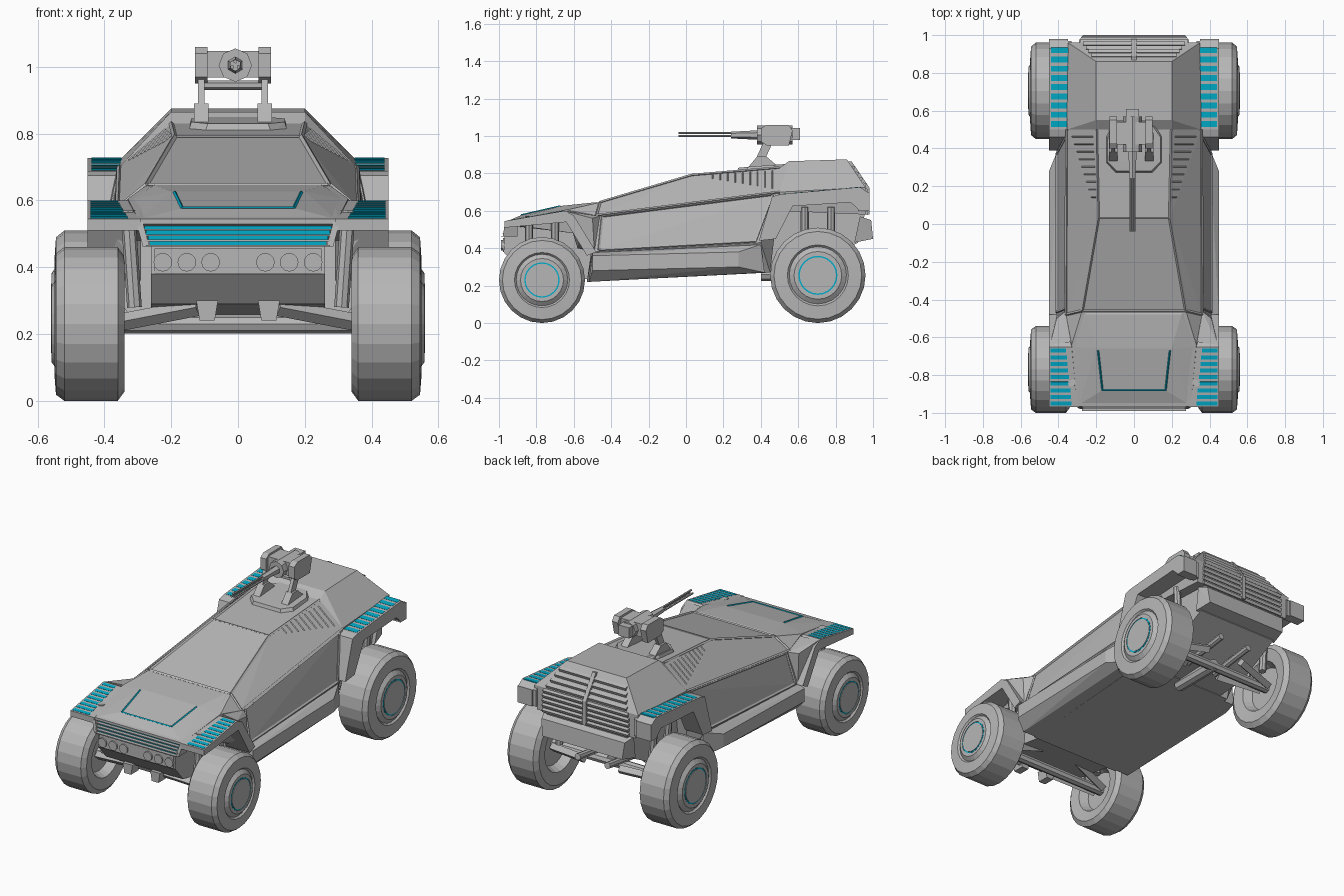
import bpy, bmesh, math
from mathutils import Vector, Matrix

cube = bpy.data.objects.get("Cube")
if cube:
    bpy.data.objects.remove(cube, do_unlink=True)


def material(name, colour):
    mat = bpy.data.materials.new(name)
    mat.use_nodes = True
    mat.diffuse_color = (*colour, 1)
    mat.node_tree.nodes["Principled BSDF"].inputs["Base Color"].default_value = (*colour, 1)
    return mat


GREY = material("armour grey", (0.47, 0.47, 0.47))
TEAL = material("teal light", (0.0, 0.42, 0.6))


def finish(name, bm, mat):
    bmesh.ops.recalc_face_normals(bm, faces=bm.faces[:])
    mesh = bpy.data.meshes.new(name)
    bm.to_mesh(mesh)
    bm.free()
    mesh.materials.append(mat)
    obj = bpy.data.objects.new(name, mesh)
    bpy.context.collection.objects.link(obj)
    return obj


def hull(name, points, mirrored=True, mat=GREY):
    """Faceted solid around points; mirrored adds the points at -x."""
    bm = bmesh.new()
    for x, y, z in points:
        bm.verts.new((x, y, z))
        if mirrored:
            bm.verts.new((-x, y, z))
    result = bmesh.ops.convex_hull(bm, input=bm.verts[:])
    inner = [v for v in result["geom_interior"] if isinstance(v, bmesh.types.BMVert)]
    bmesh.ops.delete(bm, geom=inner, context="VERTS")
    bmesh.ops.dissolve_limit(bm, angle_limit=math.radians(1), verts=bm.verts[:], edges=bm.edges[:])
    return finish(name, bm, mat)


def prism(name, profile, x_in, x_out, mat=GREY):
    """Side outline in (y, z) extruded across x."""
    bm = bmesh.new()
    face = bm.faces.new([bm.verts.new((x_in, y, z)) for y, z in profile])
    new = bmesh.ops.extrude_face_region(bm, geom=[face])["geom"]
    verts = [v for v in new if isinstance(v, bmesh.types.BMVert)]
    bmesh.ops.translate(bm, verts=verts, vec=(x_out - x_in, 0, 0))
    return finish(name, bm, mat)


def box(name, centre, size, mat=GREY, tilt=0):
    bm = bmesh.new()
    turn = Matrix.Translation(centre) @ Matrix.Rotation(tilt, 4, "X") @ Matrix.Diagonal((*size, 1))
    bmesh.ops.create_cube(bm, size=1, matrix=turn)
    return finish(name, bm, mat)


def rod(name, start, end, radius, sides=4, mat=GREY, tip=None):
    a, b = Vector(start), Vector(end)
    bm = bmesh.new()
    turn = Matrix.Translation((a + b) / 2) @ (b - a).to_track_quat("Z", "Y").to_matrix().to_4x4()
    bmesh.ops.create_cone(bm, cap_ends=True, segments=sides, radius1=radius,
                          radius2=radius if tip is None else tip,
                          depth=(b - a).length, matrix=turn)
    return finish(name, bm, mat)


def wheel(name, side, y, radius):
    """Tyre and rim turned around the axle, with a lit hub ring."""
    profile = [(0.40, 0), (0.40, 0.5), (0.35, 0.6), (0.34, 0.88), (0.36, 1), (0.52, 1), (0.545, 0.92),
               (0.55, 0.64), (0.54, 0.6), (0.558, 0.5), (0.558, 0.42), (0.555, 0.42), (0.555, 0)]
    bm = bmesh.new()
    verts = [bm.verts.new((side * x, y, radius + r * radius)) for x, r in profile]
    edges = [bm.edges.new(pair) for pair in zip(verts, verts[1:])]
    bmesh.ops.spin(bm, geom=verts + edges, cent=(0, y, radius), axis=(1, 0, 0),
                   angle=math.tau, steps=24, use_duplicate=False)
    bmesh.ops.remove_doubles(bm, verts=bm.verts[:], dist=0.0005)
    finish(name, bm, GREY)
    for part, reach, r, mat in (("ring", 0.557, 0.41, TEAL), ("hub", 0.56, 0.38, GREY)):
        rod(name + "_" + part, (side * 0.5, y, radius), (side * reach, y, radius), r * radius, 24, mat)


# Main body volumes
belt_front, belt_rear = Vector((0.36, -0.48, 0.575)), Vector((0.355, 0.5, 0.7))
low_front, low_rear = Vector((0.41, -0.5, 0.38)), Vector((0.41, 0.4, 0.43))
glass_low, glass_top = Vector((0.275, -0.46, 0.645)), Vector((0.19, 0.03, 0.79))
roof_rear = Vector((0.2, 0.5, 0.83))
hull("cabin", [belt_front, belt_rear, low_front, low_rear, glass_low, glass_top, roof_rear,
               (0.3, -0.53, 0.22), (0.32, 0.45, 0.27)])
hull("hood", [(0.3, -0.965, 0.545), (0.3, -0.965, 0.53), (0.33, -0.64, 0.605), glass_low,
              belt_front, (0.33, -0.6, 0.48), (0.28, -0.93, 0.52)])
hull("hood_panel", [(0.167, -0.88, 0.577), (0.2, -0.66, 0.627), (0.25, -0.48, 0.646),
                    (0.29, -0.955, 0.545), (0.32, -0.65, 0.603), (0.27, -0.46, 0.64)])
hull("nose", [(0.26, -0.935, 0.53), (0.26, -0.97, 0.462), (0.26, -0.975, 0.38), (0.26, -0.9, 0.29),
              (0.26, -0.5, 0.23), (0.26, -0.5, 0.55)])
hull("rear_body", [(0.2, 0.55, 0.865), (0.2, 0.86, 0.875), roof_rear, belt_rear, (0.35, 0.96, 0.725),
                   (0.33, 0.96, 0.58), (0.34, 0.5, 0.6)])
hull("rear_underbody", [(0.27, 0.4, 0.27), (0.27, 0.65, 0.29), (0.27, 0.92, 0.43), (0.27, 0.96, 0.6),
                        (0.27, 0.4, 0.6)])
hull("rear_bumper", [(0.29, 0.9, 0.43), (0.27, 1.0, 0.45), (0.28, 0.99, 0.55), (0.3, 0.93, 0.57)])

# Rear louvres and centre bar
for i in range(9):
    z = 0.59 + i * 0.03
    y = 0.963 if z < 0.725 else 0.963 - (z - 0.725) * 0.67
    box("rear_louvre", (0, y, z), (0.58 - max(0, z - 0.7), 0.02, 0.018), GREY, -0.4)
hull("louvre_bar", [(0.012, 0.982, 0.58), (0.012, 0.98, 0.725), (0.012, 0.885, 0.865),
                    (0.012, 0.85, 0.86), (0.012, 0.9, 0.58)])


# Nose grille: lights recessed between slats under the hood lip
def grille_y(z):
    return -0.97 + (z - 0.462) * 0.515


for i in range(4):
    z = 0.472 + i * 0.016
    box("grille_light", (0, grille_y(z) + 0.003, z), (0.53 + i * 0.01, 0.012, 0.012), TEAL)
for i in range(4):
    z = 0.464 + i * 0.016
    box("grille_slat", (0, grille_y(z) - 0.002, z), (0.55 + i * 0.01, 0.036, 0.005))

# Lamps, grille cheeks and lower brackets
box("lamp_panel", (0, -0.973, 0.418), (0.5, 0.012, 0.075))
for side in (1, -1):
    hull("grille_cheek", [(side * (x + dx), y, z) for dx in (0, 0.02) for x, y, z in
                          ((0.265, -0.98, 0.462), (0.285, -0.968, 0.535), (0.285, -0.9, 0.535),
                           (0.265, -0.9, 0.462))], False)
    for x in (0.082, 0.153, 0.225):
        rod("headlamp", (side * x, -0.95, 0.415), (side * x, -0.988, 0.415), 0.028, 12)
    hull("tow_bracket", [(side * x, y, z) for y in (-0.93, -0.86) for x, z in
                         ((0.07, 0.24), (0.115, 0.24), (0.06, 0.3), (0.125, 0.3))], False)

# Hood light strip and windscreen seams
outline = [(0.19, -0.67, 0.625), (0.167, -0.88, 0.577), (-0.167, -0.88, 0.577), (-0.19, -0.67, 0.625)]
for a, b in zip(outline, outline[1:]):
    rod("hood_light", a, b, 0.005, 4, TEAL)
rod("windscreen_sill", (-0.27, -0.46, 0.645), (0.27, -0.46, 0.645), 0.008)
rod("windscreen_header", (-0.19, 0.03, 0.79), (0.19, 0.03, 0.79), 0.004)

front_fender = [(-0.97, 0.545), (-0.65, 0.6), (-0.6, 0.575), (-0.48, 0.38), (-0.53, 0.36),
                (-0.64, 0.54), (-0.97, 0.51)]
rear_fender = [(0.39, 0.44), (0.46, 0.675), (0.5, 0.688), (0.93, 0.727), (0.97, 0.7), (0.97, 0.6),
               (0.93, 0.6), (0.88, 0.645), (0.57, 0.625), (0.48, 0.45)]

for side in (1, -1):
    flip = Matrix.Diagonal((side, 1, 1))

    def at(p):
        return flip @ Vector(p)

    # Wheels, arms, springs
    for end, y, radius in (("front", -0.77, 0.23), ("rear", 0.705, 0.255)):
        wheel(end + "_wheel", side, y, radius)
        rod(end + "_axle", at((0, y, radius)), at((0.42, y, radius)), 0.028, 8)
        for dy in (-0.07, 0.07):
            rod(end + "_arm", at((0.12, y + dy * 1.5, 0.28)), at((0.38, y + dy / 2, radius)), 0.026)
            rod(end + "_spring", at((0.31, y + dy, radius + 0.05)), at((0.33, y + dy, 2 * radius + 0.11)),
                0.022, 8)

    # Fenders, tail blocks and their flush light strips
    prism("front_fender", front_fender, side * 0.29, side * 0.45)
    prism("rear_fender", rear_fender, side * 0.33, side * 0.45)
    box("tail_block", (side * 0.4, 0.95, 0.65), (0.1, 0.06, 0.1))
    for i in range(9):
        t = i / 8
        box("front_fender_light", (side * (0.386 + 0.014 * t), -0.95 + 0.28 * t, 0.5455 + 0.0482 * t),
            (0.112 - 0.03 * t, 0.021, 0.009), TEAL, 0.17)
        box("rear_fender_light", (side * 0.394, 0.53 + 0.39 * t, 0.6876 + 0.0354 * t),
            (0.09, 0.031, 0.009), TEAL, 0.09)

    # Panel joining the front fender to the cabin side
    hull("front_quarter", [at(p) for p in ((0.445, -0.64, 0.597), (0.41, -0.5, 0.56), (0.36, -0.46, 0.572),
                                           (0.41, -0.49, 0.38), (0.43, -0.57, 0.45), (0.3, -0.62, 0.6),
                                           (0.3, -0.58, 0.4), (0.3, -0.47, 0.4))], False)

    # Sills
    hull("sill", [at(p) for p in ((0.45, -0.5, 0.36), (0.45, 0.28, 0.38), (0.45, -0.5, 0.28),
                                  (0.45, 0.28, 0.3), (0.39, -0.52, 0.22), (0.39, 0.42, 0.27),
                                  (0.3, -0.52, 0.22), (0.3, 0.42, 0.27),
                                  (0.4, -0.5, 0.38), (0.4, 0.4, 0.42))], False)

    # Door frame, pillars and side vents
    corners = [belt_front, belt_rear, low_rear, low_front]
    middle = sum(corners, Vector()) / 4
    frame = [c.lerp(middle, 0.07) for c in corners]
    for a, b in zip(frame, frame[1:] + frame[:1]):
        rod("door_frame", at(a), at(b), 0.008)
    for a, b in ((glass_low, glass_top), (glass_top, roof_rear), (belt_front, belt_rear),
                 (glass_low, belt_front)):
        rod("cabin_rail", at(a), at(b), 0.008)
    for i in range(9):
        t = 0.24 + i * 0.085
        top = glass_top.lerp(roof_rear, t)
        slope = (belt_rear - roof_rear) * t
        rod("side_vent", at(top + slope * 0.12), at(top + slope * 0.9), 0.004)

    # Turret supports and side pods
    cx = -0.015 + side * 0.095
    prism("turret_foot", [(0.33, 0.83), (0.5, 0.83), (0.43, 0.89), (0.38, 0.89)], cx - 0.022, cx + 0.022)
    prism("turret_arm", [(0.37, 0.87), (0.42, 0.87), (0.47, 0.98), (0.42, 0.98)], cx - 0.01, cx + 0.01)
    hull("turret_pod", [(cx + dx, y, z) for dx in (-0.019, 0.019) for y, z in
                        ((0.4, 0.97), (0.4, 1.04), (0.43, 1.06), (0.55, 1.06), (0.57, 1.03),
                         (0.55, 0.95), (0.43, 0.95))], False)

# Turret base, gun body and barrels
hull("turret_base", [(0.15, 0.32, 0.8), (0.15, 0.47, 0.81), (0.1, 0.55, 0.82), (0.1, 0.27, 0.8),
                     (0.14, 0.33, 0.835), (0.14, 0.46, 0.845), (0.09, 0.53, 0.85), (0.09, 0.28, 0.83)])
rod("turret_crossbar", (-0.11, 0.44, 0.945), (0.08, 0.44, 0.945), 0.014, 6)
box("gun_cradle", (-0.015, 0.48, 1.008), (0.17, 0.12, 0.08))
rod("gun_body", (-0.008, 0.38, 1.005), (-0.008, 0.57, 1.005), 0.05, 8)
box("gun_breech", (-0.008, 0.585, 1.01), (0.07, 0.05, 0.065))
rod("barrel_shroud", (-0.008, 0.4, 1.005), (-0.008, 0.24, 1.005), 0.026, 6, GREY, 0.018)
for i in range(3):
    angle = math.tau * i / 3 + math.pi / 2
    dx, dz = 0.011 * math.cos(angle), 0.011 * math.sin(angle)
    rod("barrel", (dx - 0.008, 0.3, 1.005 + dz), (dx - 0.008, -0.04, 1.005 + dz), 0.006, 6)

# Drive line and tail pipes
rod("drive_shaft", (0, 0.4, 0.26), (0, 0.72, 0.26), 0.035, 8)
for side in (1, -1):
    rod("tail_pipe", (side * 0.1, 0.6, 0.29), (side * 0.1, 0.9, 0.33), 0.02, 8)
